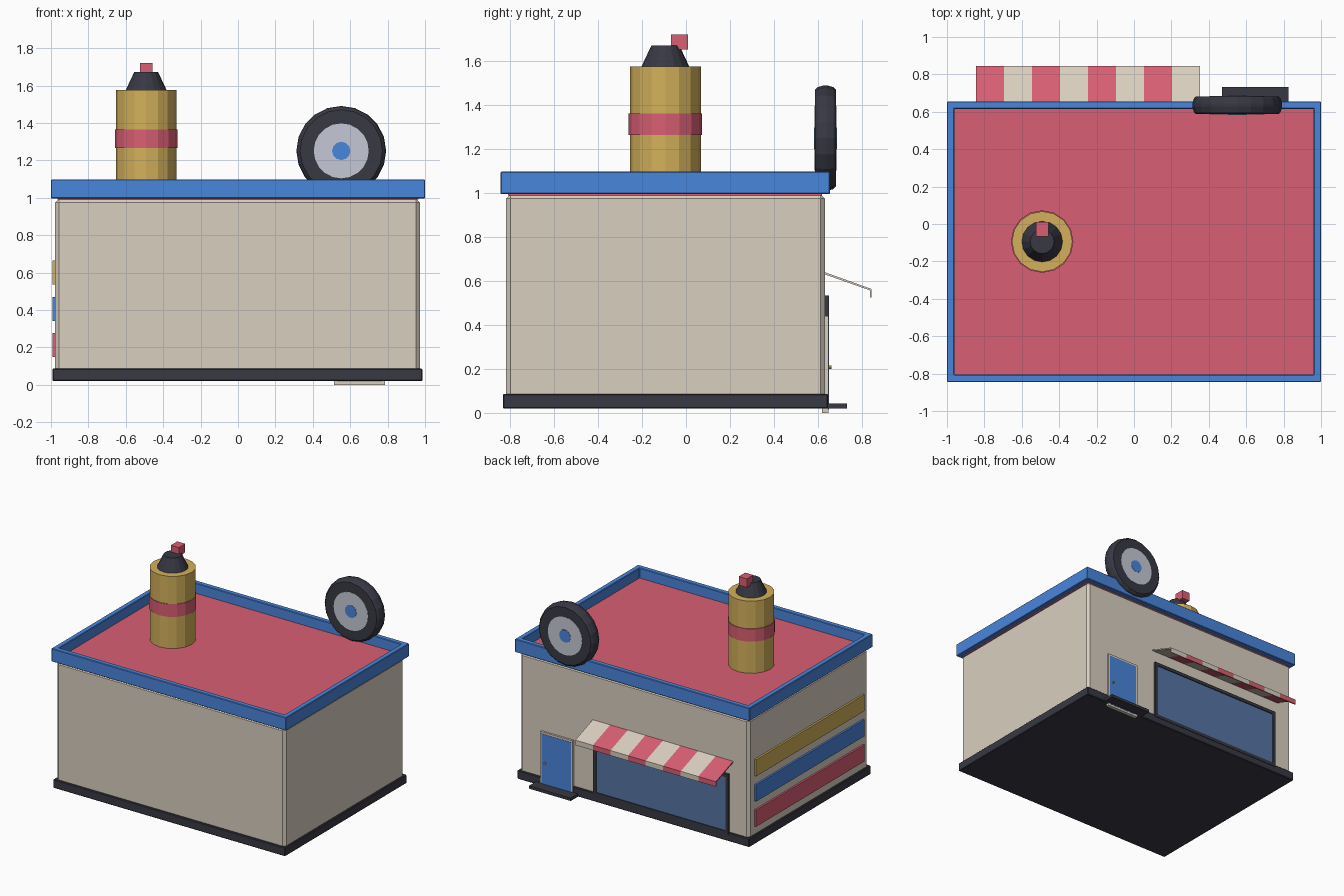
import bpy, bmesh, math
from mathutils import Matrix

if "Cube" in bpy.data.objects:
    bpy.data.objects.remove(bpy.data.objects["Cube"])


def srgb(r, g, b):
    f = lambda c: c / 12.92 if c <= 0.04045 else ((c + 0.055) / 1.055) ** 2.4
    return (f(r / 255), f(g / 255), f(b / 255), 1.0)


MATS = {}
for mat_name, rgb in {
    "beige": (218, 207, 192), "red": (217, 95, 115), "blue": (73, 134, 220),
    "dark": (56, 56, 68), "gold": (211, 176, 91), "grey": (197, 201, 213),
    "glass": (86, 117, 164),
}.items():
    m = bpy.data.materials.new(mat_name)
    m.diffuse_color = srgb(*rgb)
    m.use_nodes = True
    m.node_tree.nodes["Principled BSDF"].inputs["Base Color"].default_value = m.diffuse_color
    MATS[mat_name] = m


def finish(name, bm, mats, bevel=0.0):
    bmesh.ops.recalc_face_normals(bm, faces=bm.faces[:])
    me = bpy.data.meshes.new(name)
    bm.to_mesh(me)
    bm.free()
    for c in mats:
        me.materials.append(MATS[c])
    ob = bpy.data.objects.new(name, me)
    bpy.context.collection.objects.link(ob)
    if bevel:
        mod = ob.modifiers.new("bevel", 'BEVEL')
        mod.width = bevel
        mod.segments = 1
        mod.limit_method = 'ANGLE'
    return ob


def box(name, color, x, y, z, bevel=0.0):
    bm = bmesh.new()
    bmesh.ops.create_cube(bm, size=1.0)
    for v in bm.verts:
        v.co = [(r[0] + r[1]) / 2 + c * (r[1] - r[0]) for c, r in zip(v.co, (x, y, z))]
    return finish(name, bm, [color], bevel)


def ring(name, color, a, b, c, width, upright=False, bevel=0.0):
    """Rectangular frame over ranges a and b, with depth range c."""
    bm = bmesh.new()
    loops = []
    for inset, h in ((0, c[0]), (0, c[1]), (width, c[1]), (width, c[0])):
        a0, a1, b0, b1 = a[0] + inset, a[1] - inset, b[0] + inset, b[1] - inset
        pts = [(a0, b0), (a1, b0), (a1, b1), (a0, b1)]
        loops.append([bm.verts.new((p, h, q) if upright else (p, q, h)) for p, q in pts])
    for i in range(4):
        l0, l1 = loops[i], loops[(i + 1) % 4]
        for j in range(4):
            k = (j + 1) % 4
            bm.faces.new((l0[j], l0[k], l1[k], l1[j]))
    return finish(name, bm, [color], bevel)


def lathe(name, color, profile, loc, seg, sideways=False):
    """Turn (radius, height) points about z, or about y when sideways."""
    bm = bmesh.new()
    rows = [[bm.verts.new((r * math.cos(2 * math.pi * i / seg),
                           r * math.sin(2 * math.pi * i / seg), h))
             for i in range(seg)] for r, h in profile]
    for l0, l1 in zip(rows, rows[1:]):
        for i in range(seg):
            k = (i + 1) % seg
            bm.faces.new((l0[i], l0[k], l1[k], l1[i]))
    bm.faces.new(rows[0])
    bm.faces.new(rows[-1])
    if sideways:
        bm.transform(Matrix.Rotation(math.radians(90), 4, 'X'))
    bm.transform(Matrix.Translation(loc))
    return finish(name, bm, [color])


# Building shell
box("walls", "beige", (-0.978, 0.973), (-0.82, 0.633), (0.04, 0.995), 0.02)
box("base_plinth", "dark", (-0.992, 0.986), (-0.834, 0.646), (0.02, 0.087), 0.005)
ring("roof_trim", "blue", (-1, 1), (-0.845, 0.656), (0.997, 1.098), 0.04, bevel=0.004)
box("roof", "red", (-0.965, 0.965), (-0.81, 0.62), (0.99, 1.02))

# Stripes on the left wall
for i, c in enumerate(("red", "blue", "gold")):
    z = 0.212 + 0.194 * i
    box("wall_stripe_" + c, c, (-0.992, -0.97), (-0.757, 0.562), (z - 0.064, z + 0.064))

# Shop window
ring("window_frame", "dark", (-0.815, 0.338), (0.07, 0.535), (0.62, 0.65), 0.025, upright=True)
box("window_glass", "glass", (-0.8, 0.325), (0.62, 0.643), (0.08, 0.52))

# Door, knob and step
ring("door_frame", "beige", (0.512, 0.787), (0.0, 0.44), (0.62, 0.648), 0.018, upright=True)
box("door", "blue", (0.525, 0.775), (0.62, 0.65), (0.015, 0.425))
lathe("door_knob", "gold", [(0.008, -0.012), (0.008, 0.012)], (0.745, 0.65, 0.207), 8, True)
box("door_step", "dark", (0.47, 0.826), (0.63, 0.732), (0.02, 0.042))

# Striped awning: one thin bent profile, cut into eight colour bands
profile = [(0.628, 0.642), (0.845, 0.564), (0.845, 0.525), (0.837, 0.525),
           (0.837, 0.558), (0.628, 0.632)]
bm = bmesh.new()
n = 8
rows = [[bm.verts.new((-0.846 + 1.198 * i / n, y, z)) for y, z in profile] for i in range(n + 1)]
for i in range(n):
    for j in range(6):
        k = (j + 1) % 6
        f = bm.faces.new((rows[i][j], rows[i][k], rows[i + 1][k], rows[i + 1][j]))
        f.material_index = i % 2
bm.faces.new(rows[0]).material_index = 0
bm.faces.new(rows[-1]).material_index = 1
finish("awning", bm, ["red", "beige"])

# Bottle on the roof
bx, by = -0.491, -0.094
lathe("bottle_body", "gold", [(0.162, 1.0), (0.162, 1.576)], (bx, by, 0), 16)
lathe("bottle_band", "red", [(0.167, 1.266), (0.167, 1.364)], (bx, by, 0), 16)
lathe("bottle_cap", "dark", [(0.112, 1.57), (0.064, 1.672)], (bx, by, 0), 16)
box("bottle_nozzle", "red", (bx - 0.034, bx + 0.034), (-0.068, 0.01), (1.655, 1.722))

# Wheel on the roof edge
wheel = (0.552, 0.635, 1.251)
lathe("tyre", "dark", [(0.22, -0.048), (0.232, -0.036), (0.24, -0.008),
                       (0.24, 0.008), (0.232, 0.036), (0.22, 0.048)], wheel, 20, True)
lathe("wheel_rim", "grey", [(0.147, -0.05), (0.147, 0.05)], wheel, 20, True)
lathe("wheel_hub", "blue", [(0.049, -0.052), (0.049, 0.052)], wheel, 12, True)
